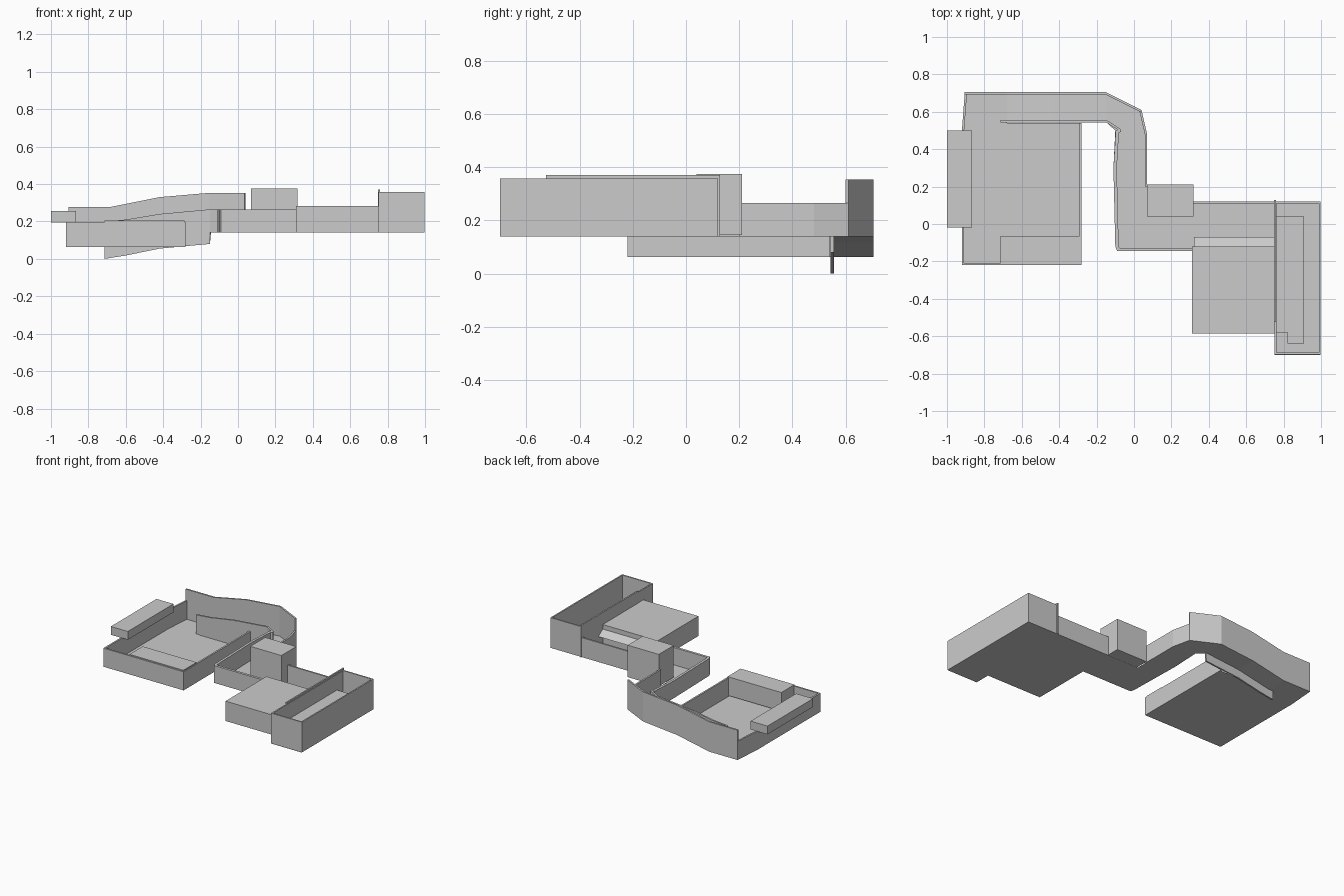
import bpy
from mathutils import Vector

if "Cube" in bpy.data.objects:
    bpy.data.objects.remove(bpy.data.objects["Cube"])


def make(name, verts, faces):
    me = bpy.data.meshes.new(name)
    me.from_pydata(verts, [], faces)
    me.update()
    ob = bpy.data.objects.new(name, me)
    bpy.context.collection.objects.link(ob)
    return ob


def box(name, x0, x1, y0, y1, z0, z1):
    v = [(x, y, z) for z in (z0, z1) for x, y in ((x0, y0), (x1, y0), (x1, y1), (x0, y1))]
    return make(name, v, [(3, 2, 1, 0), (4, 5, 6, 7), (0, 1, 5, 4),
                          (1, 2, 6, 5), (2, 3, 7, 6), (3, 0, 4, 7)])


def wall(name, path, t=0.012):
    """Mitred wall along (x, y, bottom, top) points, thickened to the right of travel."""
    verts, faces = [], []
    for i, (x, y, z0, z1) in enumerate(path):
        p = Vector((x, y))
        normals = []
        for a, b in ((i - 1, i), (i, i + 1)):
            if a >= 0 and b < len(path):
                d = (Vector(path[b][:2]) - Vector(path[a][:2])).normalized()
                normals.append(Vector((d.y, -d.x)))
        m = sum(normals, Vector((0, 0))).normalized()
        q = p + m * t / max(m.dot(normals[0]), 0.3)
        verts += [(x, y, z0), (q.x, q.y, z0), (q.x, q.y, z1), (x, y, z1)]
    for i in range(len(path) - 1):
        for k in range(4):
            a, b = 4 * i + k, 4 * i + (k + 1) % 4
            faces.append((a, a + 4, b + 4, b))
    n = len(verts)
    faces += [(0, 1, 2, 3), (n - 1, n - 2, n - 3, n - 4)]
    return make(name, verts, faces)


def level(points, z0, z1):
    return [(x, y, z0, z1) for x, y in points]


def floor(name, points, z):
    return make(name, [(x, y, z) for x, y in points], [tuple(range(len(points)))])


# Lower yard: floor, perimeter walls, raised platform and side block
floor("yard_floor", [(-.92, -.22), (-.28, -.22), (-.28, .54), (-.68, .54),
                     (-.68, .70), (-.905, .70), (-.92, .5)], .063)
wall("yard_wall", level([(-.28, .54), (-.28, -.22), (-.92, -.22), (-.92, .5), (-.905, .70)], .063, .197))
box("yard_platform", -.715, -.285, -.215, -.065, .07, .205)
box("yard_side_block", -1, -.865, -.02, .50, .195, .255)

# Ramp rising to the upper level
ramp = [(-.68, .063), (-.42, .115), (-.15, .14)]
make("ramp_floor", [(x, y, z) for x, z in ramp for y in (.545, .70)], [(0, 2, 3, 1), (2, 4, 5, 3)])
wall("ramp_outer_wall", [(-.905, .705, .063, .278), (-.68, .705, .063, .278), (-.42, .705, .115, .33),
                         (-.15, .705, .14, .353), (.04, .61, .14, .353)])
wall("ramp_inner_wall", [(-.715, .555, .0, .2), (-.60, .555, .018, .21), (-.42, .555, .055, .24),
                         (-.15, .555, .08, .265), (-.145, .555, .14, .265), (-.075, .51, .14, .265)])

# Upper corridor
floor("corridor_floor", [(-.15, .545), (-.10, .50), (-.11, .3), (-.09, -.145), (.32, -.145), (.32, -.12),
                         (.75, -.12), (.75, .12), (.07, .12), (.07, .48), (.04, .61), (-.15, .70)], .14)
wall("corridor_west_wall", level([(.315, -.145), (-.09, -.145), (-.10, -.12), (-.11, .3), (-.098, .5),
                                  (-.075, .51)], .14, .265), .018)
wall("corridor_east_wall", level([(.04, .61), (.07, .48), (.07, .2)], .14, .265))
wall("corridor_north_wall", level([(.315, .12), (.75, .12)], .14, .28))
box("corridor_block", .07, .318, .04, .21, .145, .375)

# Large block beside the corridor with a sloping ledge
box("large_block", .31, .75, -.585, -.12, .14, .283)
make("sloping_ledge", [(x, y, z) for x in (.32, .75) for y, z in ((-.12, .25), (-.07, .215), (-.12, .215))],
     [(0, 1, 4, 3), (1, 2, 5, 4), (0, 2, 1), (3, 4, 5)])

# End room with inner counter
floor("room_floor", [(.75, -.70), (.998, -.70), (.998, .12), (.75, .12)], .14)
wall("room_wall", level([(.752, -.695), (.752, .12), (.998, .12), (.998, -.698), (.752, -.698)], .14, .358), .01)
box("room_divider", .748, .758, -.525, .127, .14, .37)
box("room_counter", .76, .91, -.58, .04, .14, .245)
box("room_counter_end", .82, .91, -.64, -.58, .14, .245)
